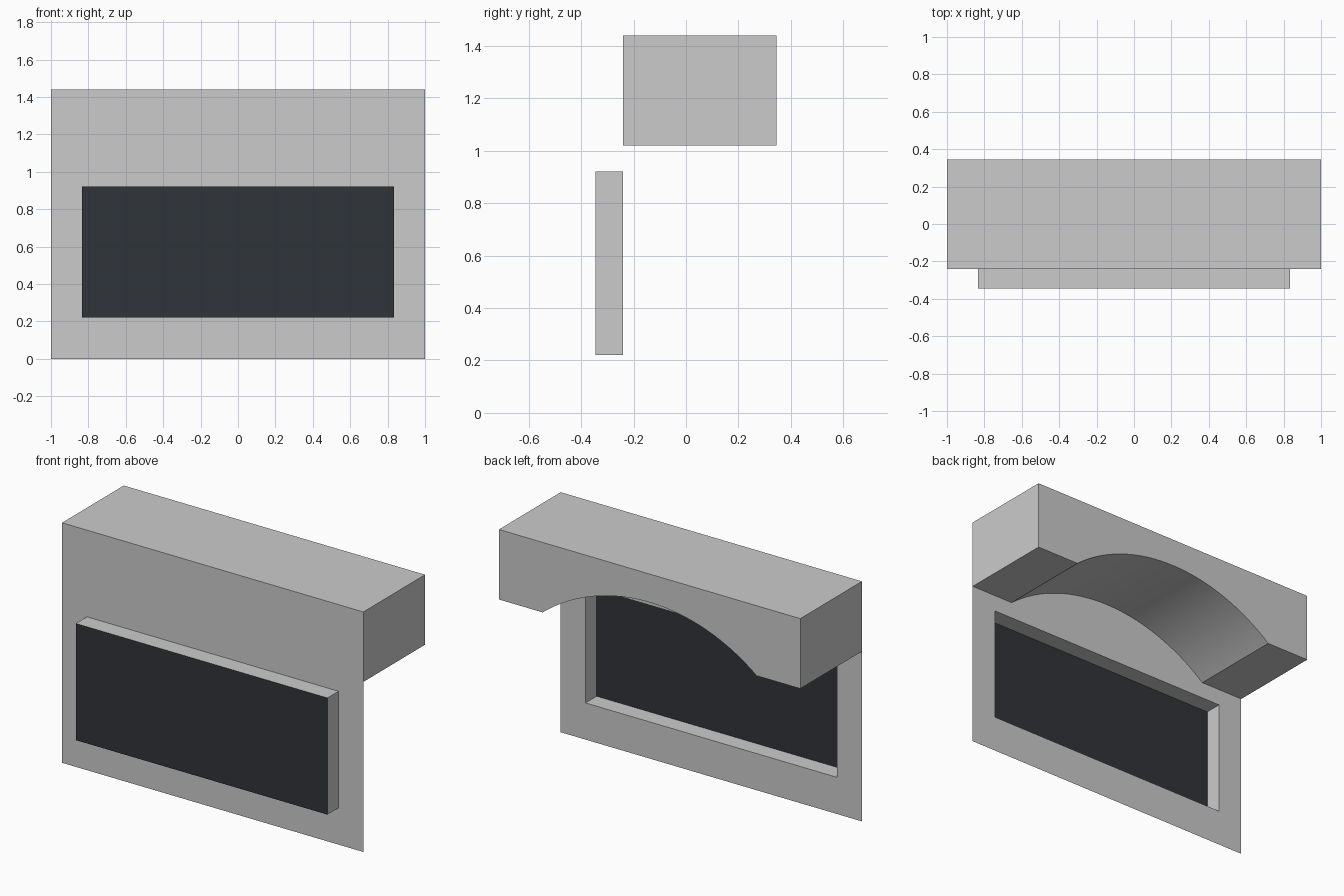
import bpy
import math

if "Cube" in bpy.data.objects:
    bpy.data.objects.remove(bpy.data.objects["Cube"])

W, H = 1.0, 1.44                  # half width, full height
Y_FRONT, Y_PANEL, Y_BACK = -0.345, -0.24, 0.345
Z_CANOPY = 1.02
ARCH_HALF, ARCH_RISE = 0.71, 0.25
SEGMENTS = 32


def make(name, verts, faces):
    mesh = bpy.data.meshes.new(name)
    mesh.from_pydata(verts, [], faces)
    mesh.update()
    obj = bpy.data.objects.new(name, mesh)
    bpy.context.collection.objects.link(obj)
    return obj


def rect(hx, z0, z1, y):
    return [(-hx, y, z0), (hx, y, z0), (hx, y, z1), (-hx, y, z1)]


def ring(name, outer, inner):
    """Four quads joining two rectangles."""
    faces = [(i, (i + 1) % 4, 4 + (i + 1) % 4, 4 + i) for i in range(4)]
    return make(name, outer + inner, faces)


opening = (0.835, 0.22, 0.92)

# Thin front panel with a rectangular opening
ring("front_panel", rect(W, 0, H, Y_PANEL), rect(*opening, Y_PANEL))

# Sides of the protruding screen frame, open at the back
ring("screen_frame", rect(*opening, Y_PANEL), rect(*opening, Y_FRONT))

# Dark screen
screen = make("screen", rect(*opening, Y_FRONT), [(0, 1, 2, 3)])
dark = bpy.data.materials.new("dark_glass")
dark.diffuse_color = (0.03, 0.034, 0.042, 1)
dark.use_nodes = True
dark.node_tree.nodes["Principled BSDF"].inputs["Base Color"].default_value = dark.diffuse_color
screen.data.materials.append(dark)

# Rear canopy: box profile with an arched underside, closed in front by the panel
radius = (ARCH_HALF ** 2 + ARCH_RISE ** 2) / (2 * ARCH_RISE)
centre_z = Z_CANOPY + ARCH_RISE - radius
half_angle = math.asin(ARCH_HALF / radius)
profile = [(-W, H), (-W, Z_CANOPY)]
for i in range(SEGMENTS + 1):
    a = half_angle * (2 * i / SEGMENTS - 1)
    profile.append((radius * math.sin(a), centre_z + radius * math.cos(a)))
profile += [(W, Z_CANOPY), (W, H)]
n = len(profile)
verts = [(x, y, z) for y in (Y_PANEL, Y_BACK) for x, z in profile]
faces = [(i, n + i, n + (i + 1) % n, (i + 1) % n) for i in range(n)]
faces.append(tuple(reversed(range(n, 2 * n))))
canopy = make("arched_canopy", verts, faces)

bpy.context.view_layer.objects.active = canopy
canopy.select_set(True)
bpy.ops.object.shade_smooth_by_angle(angle=math.radians(25))
